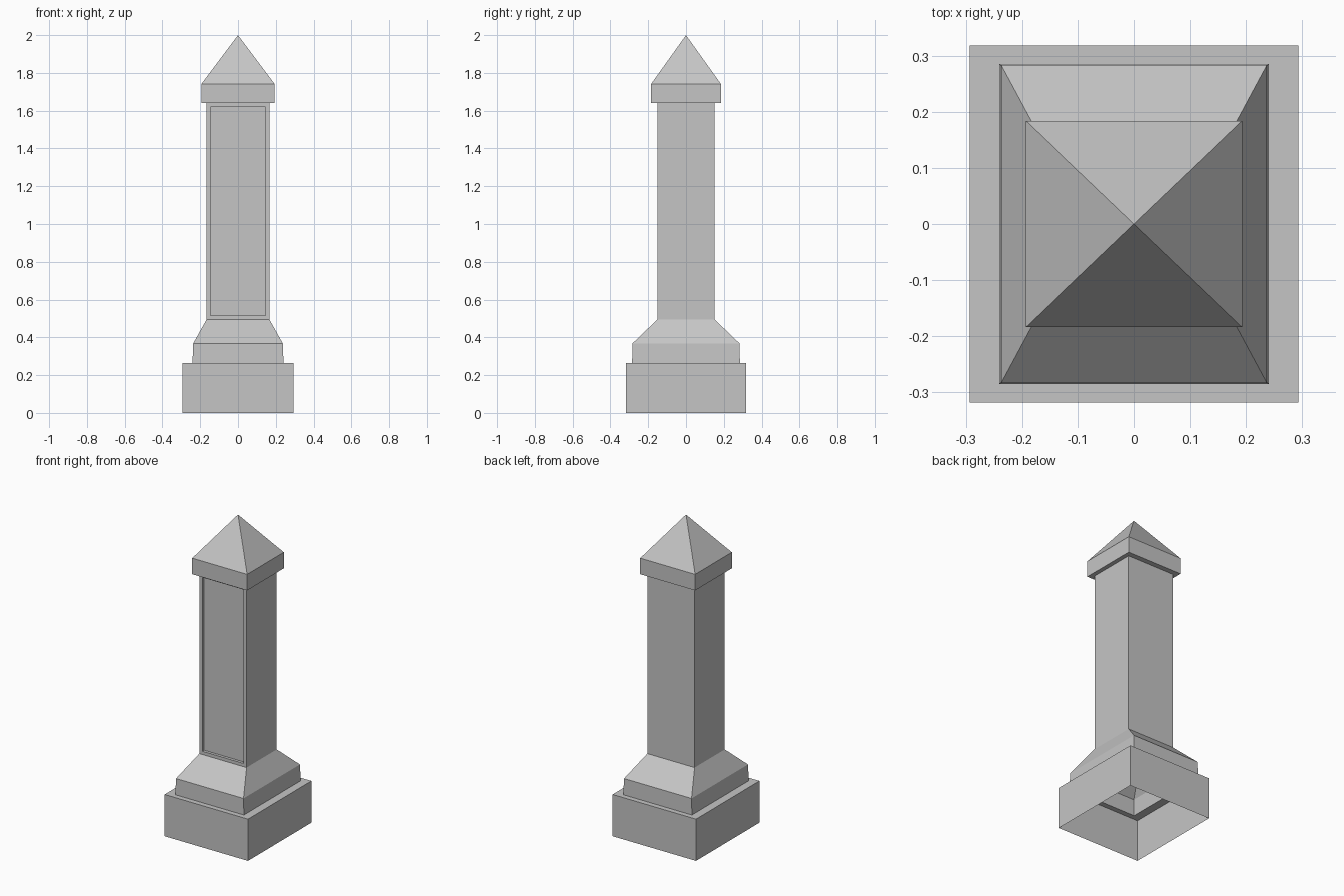
import bpy
import bmesh

cube = bpy.data.objects.get("Cube")
if cube:
    bpy.data.objects.remove(cube, do_unlink=True)

stone = bpy.data.materials.new("grey_stone")
stone.use_nodes = True
GREY = (0.56, 0.56, 0.56, 1.0)
stone.diffuse_color = GREY
stone.node_tree.nodes["Principled BSDF"].inputs["Base Color"].default_value = GREY

# Half width (x), half depth (y) shared by neighbouring parts
PLINTH = (0.293, 0.318)
COLLAR = (0.241, 0.285)
COLLAR_TOP = (0.237, 0.283)
SHAFT = (0.166, 0.151)
CAP = (0.193, 0.184)


def rect_shell(name, sections, panel=None):
    """Open shell through rectangular sections, each ((half x, half y), z)."""
    bm = bmesh.new()
    rings = []
    for (hx, hy), z in sections:
        corners = ((-hx, -hy), (hx, -hy), (hx, hy), (-hx, hy))
        rings.append([bm.verts.new((x, y, z)) for x, y in corners])
    for low, high in zip(rings, rings[1:]):
        for i in range(4):
            j = (i + 1) % 4
            bm.faces.new((low[i], low[j], high[j], high[i]))
    bmesh.ops.remove_doubles(bm, verts=bm.verts, dist=0.0001)
    bm.normal_update()
    # Sunken panel in the front face
    if panel:
        border, depth = panel
        front = min(bm.faces, key=lambda f: f.calc_center_median().y)
        bmesh.ops.inset_individual(bm, faces=[front], thickness=border)
        back = bmesh.ops.extrude_face_region(bm, geom=[front])
        moved = [v for v in back["geom"] if isinstance(v, bmesh.types.BMVert)]
        bmesh.ops.translate(bm, verts=moved, vec=(0, depth, 0))
        if front.is_valid:
            bmesh.ops.delete(bm, geom=[front], context="FACES_ONLY")
    mesh = bpy.data.meshes.new(name)
    bm.to_mesh(mesh)
    bm.free()
    mesh.materials.append(stone)
    obj = bpy.data.objects.new(name, mesh)
    bpy.context.collection.objects.link(obj)
    return obj


# Hollow base block with a ledge around the collar
rect_shell("plinth", [(PLINTH, 0), (PLINTH, 0.265), (COLLAR, 0.265)])

# Collar with sloping shoulders
rect_shell("collar", [(COLLAR, 0.265), (COLLAR_TOP, 0.368), (SHAFT, 0.495)])

# Tall shaft with the recessed front panel
rect_shell("shaft", [(SHAFT, 0.495), (SHAFT, 1.64)], panel=(0.029, 0.018))

# Overhanging cap and pyramid tip
rect_shell("cap", [(SHAFT, 1.64), (CAP, 1.64), (CAP, 1.742), ((0, 0), 2.0)])
